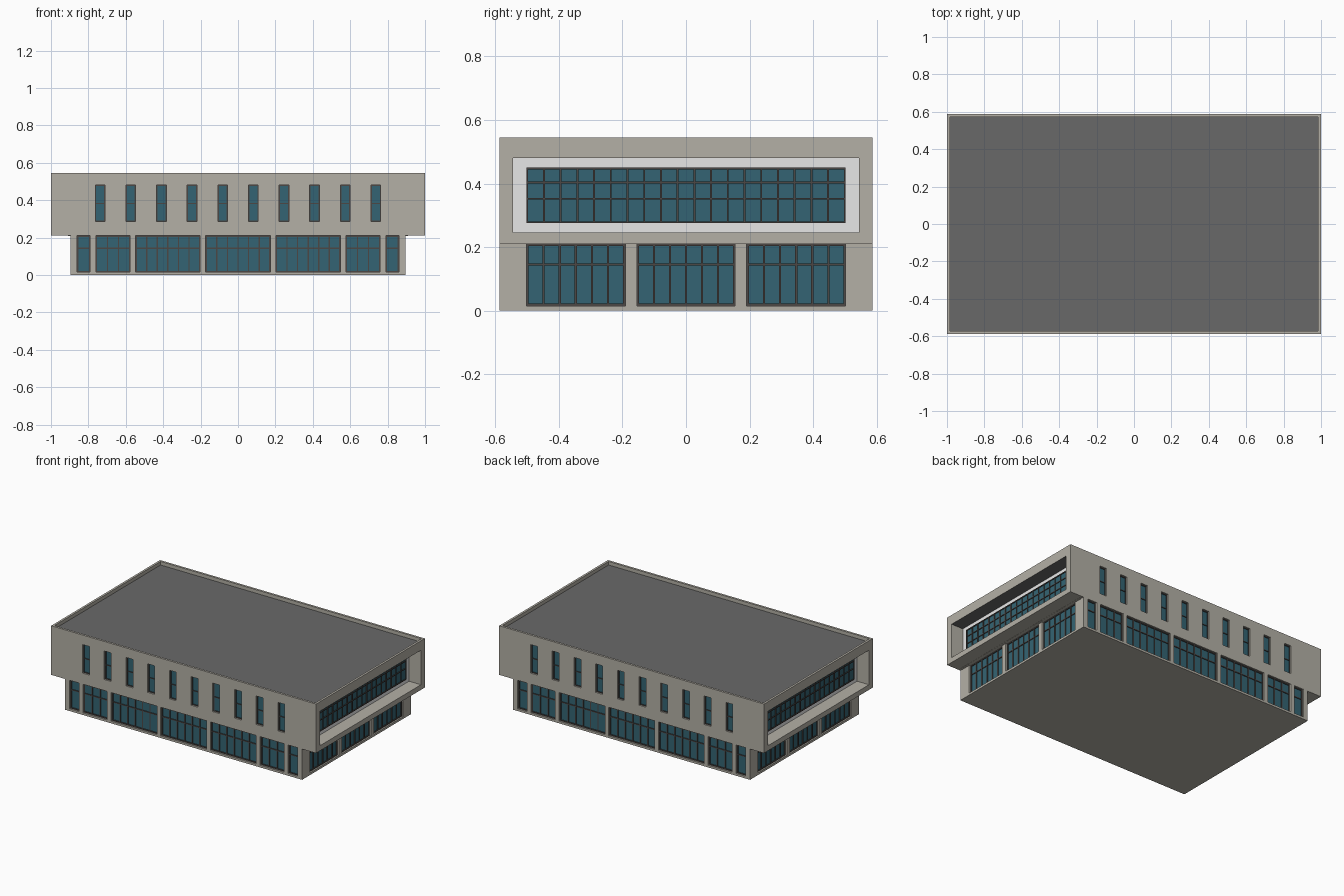
import bpy, bmesh

if "Cube" in bpy.data.objects:
    bpy.data.objects.remove(bpy.data.objects["Cube"])


def lin(c):
    c /= 255
    return c / 12.92 if c <= 0.04045 else ((c + 0.055) / 1.055) ** 2.4


def material(name, r, g, b):
    m = bpy.data.materials.new(name)
    m.diffuse_color = (lin(r), lin(g), lin(b), 1)
    m.use_nodes = True
    m.node_tree.nodes["Principled BSDF"].inputs["Base Color"].default_value = m.diffuse_color
    return m


CONCRETE = material("concrete", 180, 176, 166)
ROOF = material("roof grey", 105, 105, 105)
GLASS = material("blue glass", 52, 100, 115)
FRAME = material("dark frame", 76, 71, 69)
WHITE = material("white wall", 255, 255, 255)

HX, HY = 1.0, 0.587          # upper storey half sizes
LX = 0.895                   # lower storey half length
FLOOR2, TOP, ROOF_Z = 0.21, 0.545, 0.52
BACK = 0.09                  # depth of the recessed gallery at each end


def make(name, boxes, mat, under=None):
    """One object from (low corner, high corner) boxes; optional colour for undersides."""
    bm = bmesh.new()
    for a, b in boxes:
        lo = [min(p, q) for p, q in zip(a, b)]
        hi = [max(p, q) for p, q in zip(a, b)]
        vs = bmesh.ops.create_cube(bm, size=1)["verts"]
        for v in vs:
            v.co = [(l + h) / 2 + c * (h - l) for l, h, c in zip(lo, hi, v.co)]
    bm.normal_update()
    if under:
        for f in bm.faces:
            f.material_index = 1 if f.normal.z < -0.9 else 0
    me = bpy.data.meshes.new(name)
    bm.to_mesh(me)
    bm.free()
    me.materials.append(mat)
    if under:
        me.materials.append(under)
    ob = bpy.data.objects.new(name, me)
    bpy.context.collection.objects.link(ob)


def place(side, dist):
    """Maps (along wall, depth behind face, height) to world for one of four sides."""
    return {
        "front": lambda u, d, z: (u, -dist + d, z),
        "back": lambda u, d, z: (-u, dist - d, z),
        "right": lambda u, d, z: (dist - d, u, z),
        "left": lambda u, d, z: (-dist + d, -u, z),
    }[side]


def windows(name, side, dist, groups, z0, z1, bars, depth, w=0.007):
    """Glass plates with dark frames; groups are (start, end, panes)."""
    P = place(side, dist)
    glass, frame = [], []

    def bar(u0, u1, a, b):
        frame.append((P(u0, depth - 0.010, a), P(u1, depth, b)))

    for u0, u1, n in groups:
        glass.append((P(u0, depth - 0.005, z0), P(u1, depth, z1)))
        for i in range(n + 1):
            c = u0 + w / 2 + (u1 - u0 - w) * i / n
            bar(c - w / 2, c + w / 2, z0, z1)
        for z in [z0 + w / 2, z1 - w / 2] + bars:
            bar(u0, u1, z - w / 2, z + w / 2)
    make(name + "_glass", glass, GLASS)
    make(name + "_frames", frame, FRAME)


def wall(name, side, dist, half, groups, z0, z1, w0, w1, depth):
    """Wall skin with rectangular openings between heights w0 and w1."""
    P = place(side, dist)
    boxes = [(P(-half, 0, a), P(half, depth, b)) for a, b in ((z0, w0), (w1, z1)) if b > a]
    edges = [-half] + [e for g in groups for e in g[:2]] + [half]
    for a, b in zip(edges[::2], edges[1::2]):
        boxes.append((P(a, 0, w0), P(b, depth, w1)))
    make(name, boxes, CONCRETE)


# Window layouts
front_low = [(-0.861, -0.79, 1), (-0.76, -0.577, 3), (-0.548, -0.202, 6), (-0.173, 0.173, 6),
             (0.202, 0.548, 6), (0.577, 0.76, 3), (0.79, 0.861, 1)]
side_low = [(-0.503, -0.191, 6), (-0.155, 0.155, 6), (0.191, 0.503, 6)]
slots = [(-0.737 + i * 0.1638 - 0.026, -0.737 + i * 0.1638 + 0.026, 1) for i in range(10)]
D = 0.02                     # window reveal depth

# Inner volumes
make("lower_core", [((-LX + D, -HY + D, 0), (LX - D, HY - D, FLOOR2))], CONCRETE)
make("upper_core", [((-HX + BACK, -HY + D, FLOOR2), (HX - BACK, HY - D, ROOF_Z - 0.005))], WHITE)

# Long facades
for side in ("front", "back"):
    wall(side + "_lower_wall", side, HY, LX, front_low, 0, FLOOR2, 0.015, FLOOR2, D)
    windows(side + "_lower_windows", side, HY, front_low, 0.015, FLOOR2, [0.143], D)
    wall(side + "_upper_wall", side, HY, HX, slots, FLOOR2, ROOF_Z, 0.285, 0.48, D)
    windows(side + "_upper_windows", side, HY, slots, 0.285, 0.48, [0.382], D, 0.005)

# Short facades with the recessed upper gallery
for side, s in (("right", 1), ("left", -1)):
    wall(side + "_lower_wall", side, LX, HY - D, side_low, 0, FLOOR2, 0.015, FLOOR2, D)
    windows(side + "_lower_windows", side, LX, side_low, 0.015, FLOOR2, [0.145], D)
    windows(side + "_gallery_windows", side, HX, [(-0.503, 0.503, 19)],
            0.275, 0.45, [0.352, 0.403], BACK, 0.006)
    x0, x1, y = s * (HX - BACK), s * HX, HY - D
    make(side + "_gallery_surround",
         [((x0, -y, FLOOR2), (x1, y, 0.245)),
          ((x0, -y, 0.245), (x1, -0.545, 0.48)),
          ((x0, 0.545, 0.245), (x1, y, 0.48))], CONCRETE)
    make(side + "_gallery_ceiling", [((x0, -y, 0.48), (x1, y, ROOF_Z))], CONCRETE, ROOF)

# Soffit, roof sheet and parapet
R = 0.015
make("soffit", [((-HX + BACK, -HY + D, FLOOR2 - 0.001), (HX - BACK, HY - D, FLOOR2))], CONCRETE)
make("roof_sheet", [((-HX + R, -HY + R, ROOF_Z - 0.005), (HX - R, HY - R, ROOF_Z + 0.001))], ROOF)
make("parapet",
     [((-HX, s * HY, ROOF_Z), (HX, s * (HY - R), TOP)) for s in (-1, 1)] +
     [((s * HX, -HY + R, ROOF_Z), (s * (HX - R), HY - R, TOP)) for s in (-1, 1)], CONCRETE)
